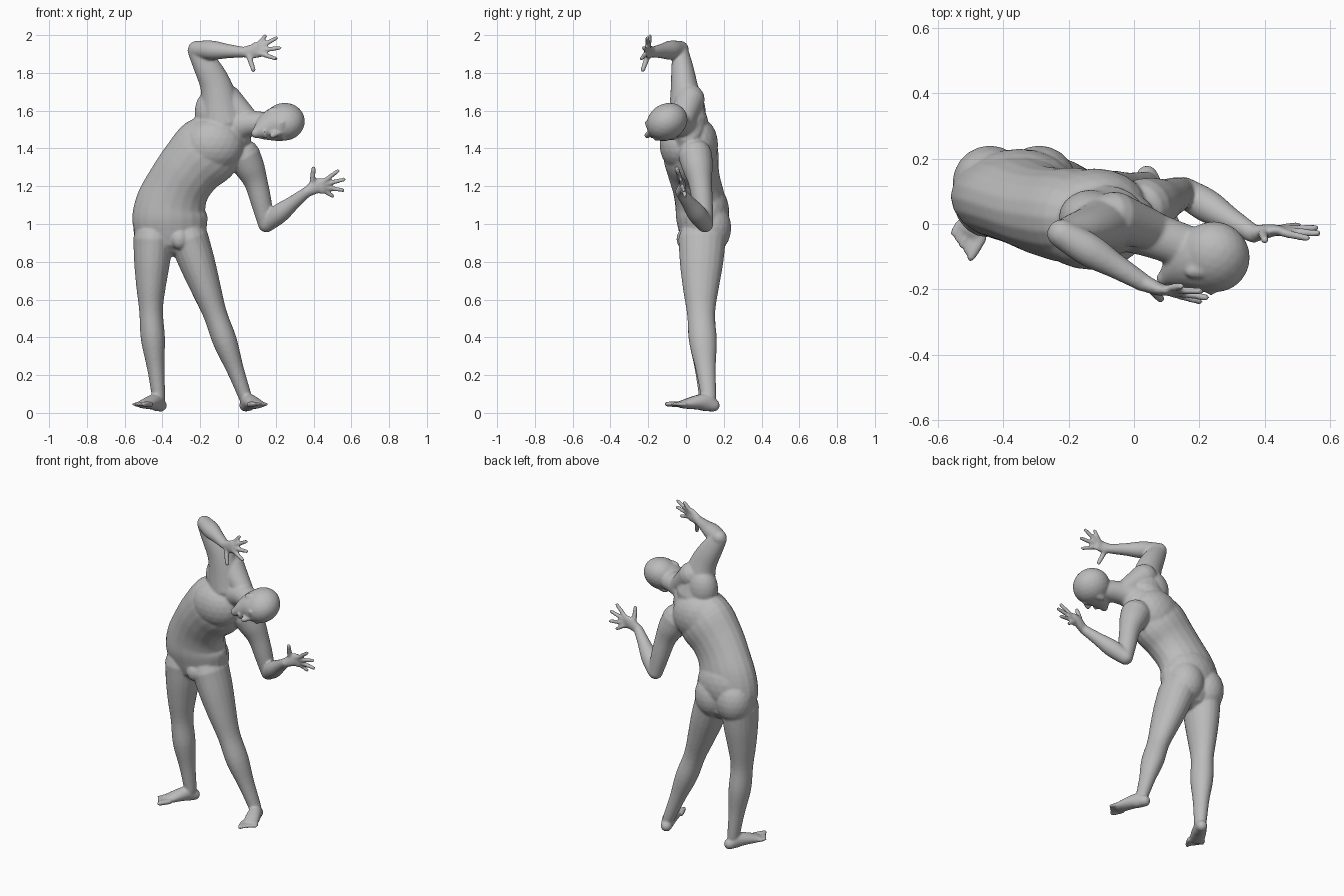
import bpy, bmesh, math
from mathutils import Vector

cube = bpy.data.objects.get("Cube")
if cube:
    bpy.data.objects.remove(cube, do_unlink=True)

RIGHT, DEPTH, UP = Vector((1, 0, 0)), Vector((0, 1, 0)), Vector((0, 0, 1))
bm = bmesh.new()


def smooth_value(values, u):
    """Catmull-Rom value at u in a list of numbers or vectors."""
    last = len(values) - 1
    index = min(int(u * last), last - 1)
    t = u * last - index
    q, r = values[index], values[index + 1]
    p = values[index - 1] if index > 0 else q + (q - r)
    s = values[index + 2] if index + 2 <= last else r + (r - q)
    slope_q, slope_r = (r - p) / 2, (s - q) / 2
    ease = t * t * (3 - 2 * t)
    return (q + (r - q) * ease + slope_q * (t * (1 - t) ** 2) - slope_r * (t * t * (1 - t)))


def loft(points, widths, ratios=(1, 1), ref=DEPTH, steps=24, sides=20):
    """Closed tube of elliptical rings with rounded ends; ratio is depth over width."""
    points = [Vector(p) for p in points]
    rings = []

    def add_ring(u, bulge):
        centre = smooth_value(points, u)
        ahead = smooth_value(points, min(u + .02, 1)) - smooth_value(points, max(u - .02, 0))
        tangent = ahead.normalized()
        side = ref.cross(tangent).normalized()
        depth = tangent.cross(side)
        width = smooth_value(widths, u)
        thick = width * smooth_value(ratios, u)
        centre = centre + tangent * min(width, thick) * math.sin(bulge)
        shrink = math.cos(bulge)
        turns = [math.tau * k / sides for k in range(sides)]
        rings.append([bm.verts.new(centre + side * width * shrink * math.cos(w)
                                   + depth * thick * shrink * math.sin(w)) for w in turns])

    for k in (3, 2, 1):
        add_ring(0, -k * math.pi / 7)
    for i in range(steps + 1):
        add_ring(i / steps, 0)
    for k in (1, 2, 3):
        add_ring(1, k * math.pi / 7)
    for low, high in zip(rings, rings[1:]):
        for k in range(sides):
            n = (k + 1) % sides
            bm.faces.new((low[k], low[n], high[n], high[k]))
    bm.faces.new(rings[0][::-1])
    bm.faces.new(rings[-1])


def digit(root, tip, radius):
    """Finger or toe: a slim tapering tube."""
    loft((root, tip), (radius, radius, radius * .85),
         ref=Vector((.3, 1, .2)), steps=6, sides=10)


def ball(centre, radii, axes=(RIGHT, DEPTH, UP)):
    """Ellipsoid along the given axes."""
    made = bmesh.ops.create_icosphere(bm, subdivisions=3, radius=1)
    for v in made["verts"]:
        offset = Vector()
        for axis, radius, part in zip(axes, radii, v.co):
            offset += axis * radius * part
        v.co = Vector(centre) + offset


def forearm_and_hand(elbow, wrist, palm, aim, thumb_side):
    """Forearm, palm, four fanned fingers and a thumb."""
    wrist, palm = Vector(wrist), Vector(palm)
    aim, thumb_side = Vector(aim).normalized(), Vector(thumb_side).normalized()
    loft((elbow, wrist), (.045, .051, .038, .028))
    loft((wrist, palm, palm + aim * .03), (.028, .039, .044), (.9, .5, .35))
    for finger, length in enumerate((.135, .145, .14, .1)):
        spread = math.radians(36 - 24 * finger)
        ray = aim * math.cos(spread) + thumb_side * math.sin(spread)
        digit(palm + ray * .035, palm + ray * length, .013)
    digit(palm - aim * .03, palm + thumb_side * .1 - aim * .02, .015)


def leg_and_foot(hip, knee, ankle, heel, sole, outward):
    """Leg from hip to ankle, an arched foot and five toes from the big one outward."""
    heel, sole = Vector(heel), Vector(sole)
    loft((hip, knee, ankle), (.105, .095, .079, .063, .064, .046, .035), (1.2, 1.2, 1.15, 1.15))
    arch = heel.lerp(sole, .35) + UP * .015
    loft((heel, arch, sole), (.034, .038, .044, .047), (1, 1.2, .85, .45), ref=UP)
    forward = (sole - heel).normalized()
    across = forward.cross(UP) * outward
    for toe in range(5):
        root = sole + across * (toe - 2) * .021
        digit(root, root + forward * (.07 - .009 * toe), .016 if toe == 0 else .011)


# Torso, leaning to its left
loft([(-.36, .09, .95), (-.35, .075, 1.12), (-.25, .035, 1.3), (-.04, .01, 1.5)],
     (.19, .2, .185, .17, .172, .185, .13), (.65, .7, .77, .8, .7))
# Chest, upper back, shoulder, lower back and buttocks, sunk into the torso
ball((-.13, -.03, 1.42), (.16, .11, .14))
ball((-.12, .055, 1.42), (.16, .115, .15))
ball((-.13, .02, 1.59), (.1, .085, .13))
ball((-.35, .11, 1.06), (.17, .12, .16))
for x in (-.44, -.29):
    ball((x, .125, .98), (.115, .115, .14))
ball((-.31, -.01, .92), (.045, .04, .055))
# Neck and the muscle running up to the raised shoulder
loft([(-.05, .01, 1.5), (.05, -.03, 1.53), (.16, -.07, 1.53)], (.1, .072, .06), (.9, 1.1))
loft([(-.06, .02, 1.66), (.06, -.02, 1.54)], (.08, .06))

# Raised right arm
right_elbow = (-.22, -.03, 1.925)
loft([(-.08, .01, 1.54), (-.12, -.01, 1.74), right_elbow], (.12, .1, .083, .07, .05), (.9, .8))
forearm_and_hand(right_elbow, (.03, -.18, 1.91), (.08, -.2, 1.915),
                 aim=(.9, -.1, .3), thumb_side=(.2, -.3, -.9))
# Lowered left arm, bent at the elbow
left_elbow = (.15, .1, 1)
loft([(.03, .05, 1.36), (.095, .075, 1.22), left_elbow], (.09, .08, .063, .055, .044))
forearm_and_hand(left_elbow, (.365, -.03, 1.17), (.42, -.02, 1.2),
                 aim=(1, 0, .05), thumb_side=(0, -.3, 1))

# Legs
leg_and_foot((-.45, .085, .92), (-.46, .08, .54), (-.42, .11, .08),
             heel=(-.41, .135, .04), sole=(-.5, -.02, .045), outward=1)
leg_and_foot((-.26, .085, .92), (-.12, .08, .52), (.04, .12, .08),
             heel=(.04, .145, .04), sole=(.1, -.02, .045), outward=-1)

# Head in its own axes: crown, face and side directions
crown = Vector((1, 0, .15)).normalized()
side = crown.cross(Vector((.1, -.86, -.5))).normalized()
face = side.cross(crown)
middle = Vector((.235, -.105, 1.537))


def on_head(up, forward, across=0):
    return middle + crown * up + face * forward + side * across


# Skull, then the face narrowing to the chin
ball(on_head(.01, -.005), (.11, .113, .096), (crown, face, side))
loft([on_head(0, 0), on_head(-.075, .025), on_head(-.15, .07)],
     (.09, .088, .076, .055, .026), (1.2, 1.1, .9), ref=face)
# Nose, lips, brow and ears
loft([on_head(-.015, .1), on_head(-.06, .115)], (.01, .018), ref=face, sides=10)
ball(on_head(-.1, .095), (.012, .014, .026), (crown, face, side))
for sign in (-1, 1):
    ball(on_head(0, .09, sign * .033), (.012, .014, .03), (crown, face, side))
    ball(on_head(-.035, 0, sign * .086), (.034, .02, .012), (crown, face, side))

# Fuse all parts into one skin
mesh = bpy.data.meshes.new("body")
bmesh.ops.recalc_face_normals(bm, faces=bm.faces)
bm.to_mesh(mesh)
bm.free()
body = bpy.data.objects.new("body", mesh)
bpy.context.collection.objects.link(body)

skin = bpy.data.materials.new("grey skin")
skin.use_nodes = True
colour = (.5, .5, .5, 1)
skin.diffuse_color = colour
skin.node_tree.nodes["Principled BSDF"].inputs["Base Color"].default_value = colour
mesh.materials.append(skin)

fuse = body.modifiers.new("fuse", "REMESH")
fuse.mode = "VOXEL"
fuse.voxel_size = .007
fuse.use_smooth_shade = True
soften = body.modifiers.new("soften", "SMOOTH")
soften.factor = .5
soften.iterations = 6
